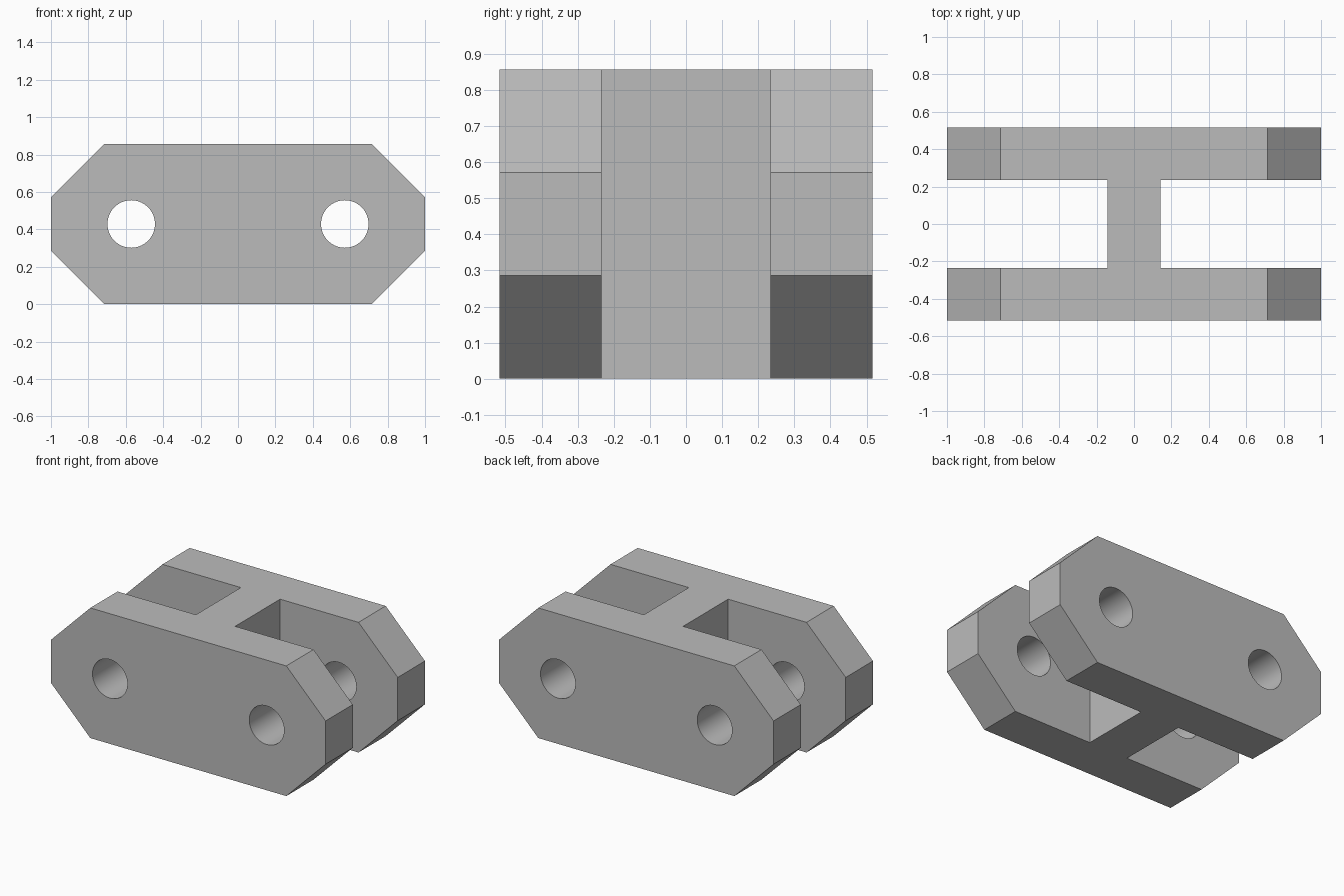
import bpy, bmesh, math

if "Cube" in bpy.data.objects:
    bpy.data.objects.remove(bpy.data.objects["Cube"], do_unlink=True)

HALF_L, HEIGHT, CHAMFER = 1.0, 0.857, 0.286
HALF_W, SLOT_HALF, WEB_HALF = 0.517, 0.234, 0.143
HOLE_X, HOLE_R = 0.571, 0.127
MID = HEIGHT / 2

grey = bpy.data.materials.new("plain grey")
grey.use_nodes = True
colour = (0.5, 0.5, 0.5, 1)
grey.diffuse_color = colour
grey.node_tree.nodes["Principled BSDF"].inputs["Base Color"].default_value = colour


def new_object(name, bm):
    bmesh.ops.recalc_face_normals(bm, faces=bm.faces)
    mesh = bpy.data.meshes.new(name)
    bm.to_mesh(mesh)
    bm.free()
    mesh.materials.append(grey)
    obj = bpy.data.objects.new(name, mesh)
    bpy.context.collection.objects.link(obj)
    return obj


# Body: chamfered side profile extruded across the full width
bm = bmesh.new()
a = HALF_L - CHAMFER
right = [(a, 0), (HALF_L, CHAMFER), (HALF_L, HEIGHT - CHAMFER), (a, HEIGHT)]
profile = right + [(-x, z) for x, z in reversed(right)]
face = bm.faces.new([bm.verts.new((x, -HALF_W, z)) for x, z in profile])
extruded = bmesh.ops.extrude_face_region(bm, geom=[face])["geom"]
bmesh.ops.translate(bm, vec=(0, 2 * HALF_W, 0),
                    verts=[v for v in extruded if isinstance(v, bmesh.types.BMVert)])
body = new_object("link_body", bm)


def cut(name, bm):
    cutter = new_object(name, bm)
    cutter.hide_render = True
    mod = body.modifiers.new(name, "BOOLEAN")
    mod.operation = "DIFFERENCE"
    mod.solver = "EXACT"
    mod.object = cutter
    bpy.context.view_layer.objects.active = body
    bpy.ops.object.modifier_apply(modifier=name)
    bpy.data.objects.remove(cutter, do_unlink=True)


for side, label in ((1, "left"), (-1, "right")):
    # Open slot between the two plates, leaving the central web
    bm = bmesh.new()
    bmesh.ops.create_cube(bm, size=1)
    bmesh.ops.scale(bm, vec=(HALF_L, 2 * SLOT_HALF, 2), verts=bm.verts)
    bmesh.ops.translate(bm, vec=(side * (WEB_HALF + HALF_L / 2), 0, MID), verts=bm.verts)
    cut(label + "_slot_cutter", bm)

    # Pin hole through both plates
    bm = bmesh.new()
    bmesh.ops.create_cone(bm, cap_ends=True, segments=64,
                          radius1=HOLE_R, radius2=HOLE_R, depth=2)
    for v in bm.verts:
        x, y, z = v.co
        v.co = (x + side * HOLE_X, z, y + MID)
    cut(label + "_pin_hole_cutter", bm)

# Smooth hole walls, sharp outer edges
bpy.ops.object.select_all(action="DESELECT")
body.select_set(True)
bpy.context.view_layer.objects.active = body
bpy.ops.object.shade_smooth_by_angle(angle=math.radians(30))
